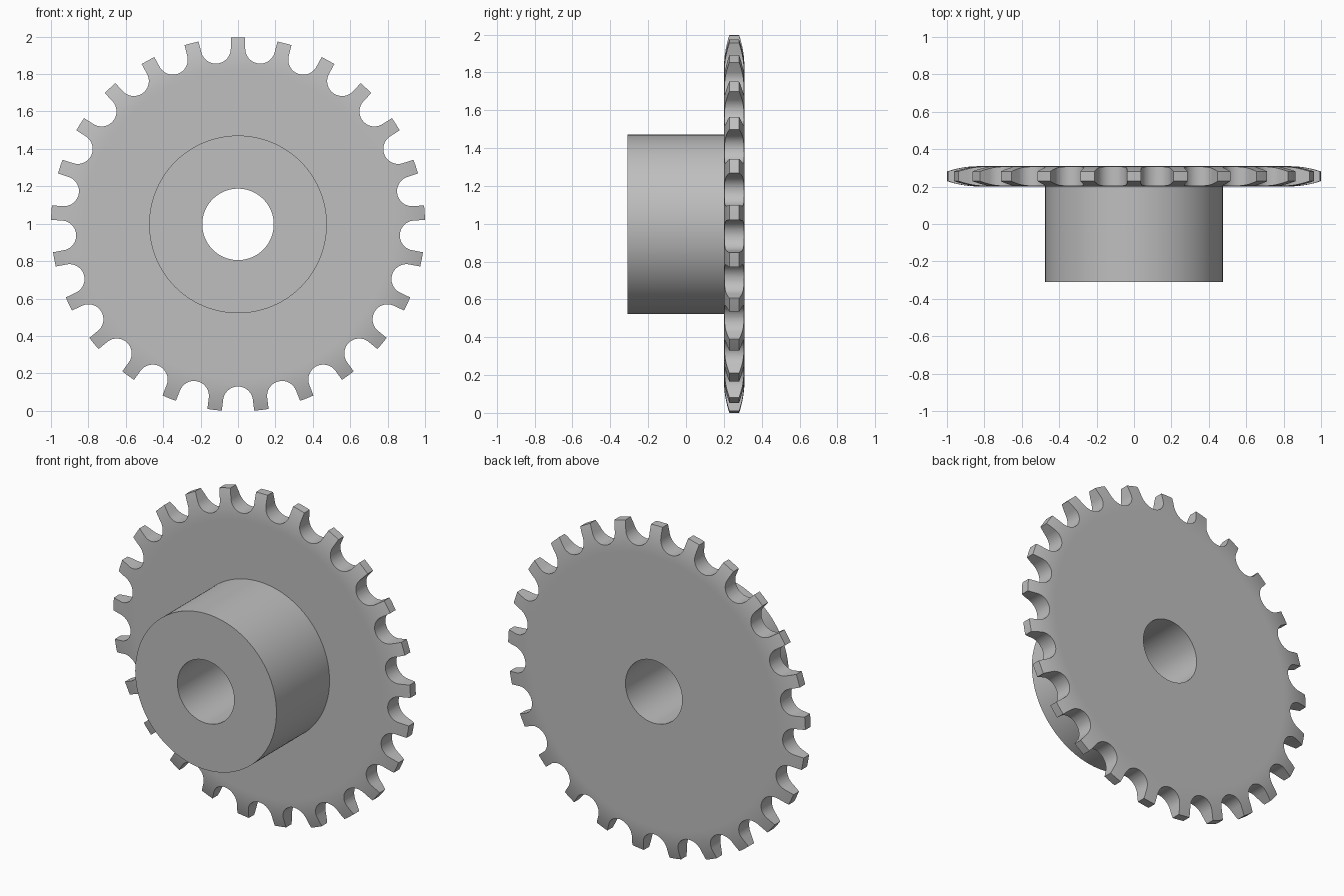
import bpy
import bmesh
from math import sin, cos, pi, radians

cube = bpy.data.objects.get("Cube")
if cube:
    bpy.data.objects.remove(cube, do_unlink=True)

TEETH = 25
SEGMENTS = TEETH * 8
CENTRE_Z = 0.9965
TIP_R, BEVEL_R, HUB_R, BORE_R = 1.0, 0.83, 0.475, 0.191
FRONT, PLATE_FRONT, BACK = -0.309, 0.201, 0.309
BEVEL_DEPTH = 0.028
SEAT_R, PITCH_R = 0.08, 0.947   # round tooth gaps and their centre circle

steel = bpy.data.materials.new("steel_grey")
steel.use_nodes = True
colour = (0.52, 0.52, 0.52, 1)
steel.diffuse_color = colour
steel.node_tree.nodes["Principled BSDF"].inputs["Base Color"].default_value = colour


def finish(name, bm):
    bmesh.ops.recalc_face_normals(bm, faces=bm.faces)
    mesh = bpy.data.meshes.new(name)
    bm.to_mesh(mesh)
    bm.free()
    mesh.materials.append(steel)
    obj = bpy.data.objects.new(name, mesh)
    obj.location.z = CENTRE_Z
    bpy.context.collection.objects.link(obj)
    return obj


def lathe(name, profile, closed):
    """Turn a (radius, y) profile around the y axis."""
    bm = bmesh.new()
    rings = []
    for i in range(SEGMENTS):
        a = 2 * pi * i / SEGMENTS
        rings.append([bm.verts.new((r * sin(a), y, r * cos(a))) for r, y in profile])
    count = len(profile)
    for i, ring in enumerate(rings):
        nxt = rings[(i + 1) % SEGMENTS]
        for j in range(count if closed else count - 1):
            k = (j + 1) % count
            bm.faces.new((ring[j], ring[k], nxt[k], nxt[j]))
    return finish(name, bm)


def smooth(obj):
    bpy.ops.object.select_all(action='DESELECT')
    obj.select_set(True)
    bpy.context.view_layer.objects.active = obj
    bpy.ops.object.shade_smooth_by_angle(angle=radians(30))


# Plate with rounded rim bevels on both faces
steps = 8
bevel = [(BEVEL_R + (TIP_R - BEVEL_R) * t / steps, BEVEL_DEPTH * (t / steps) ** 2)
         for t in range(steps + 1)]
front_side = [(r, PLATE_FRONT + d) for r, d in bevel]
back_side = [(r, BACK - d) for r, d in reversed(bevel)]
inner = BEVEL_R - 0.01
plate = lathe("toothed_plate",
              [(BORE_R, PLATE_FRONT), (inner, PLATE_FRONT)] + front_side
              + back_side + [(inner, BACK), (BORE_R, BACK)], True)

# Round-bottomed gaps with sides parallel to each tooth
half = pi / TEETH
start = pi / 2 + half
arc_steps = 24
gap = []
for i in range(arc_steps + 1):
    a = start + (2 * pi - 2 * start) * i / arc_steps
    gap.append((PITCH_R + SEAT_R * cos(a), SEAT_R * sin(a)))
reach = 0.15
first, last = gap[0], gap[-1]
gap = ([(first[0] + reach * cos(half), first[1] + reach * sin(half))] + gap
       + [(last[0] + reach * cos(half), last[1] - reach * sin(half))])

bm = bmesh.new()
for n in range(TEETH):
    a = (2 * n + 1) * half
    loops = []
    for y in (PLATE_FRONT - 0.1, BACK + 0.1):
        loops.append([bm.verts.new((u * sin(a) + v * cos(a), y, u * cos(a) - v * sin(a)))
                      for u, v in gap])
    bm.faces.new(loops[0])
    bm.faces.new(loops[1])
    for j in range(len(gap)):
        k = (j + 1) % len(gap)
        bm.faces.new((loops[0][j], loops[0][k], loops[1][k], loops[1][j]))
cutter = finish("gap_cutter", bm)
cutter.hide_render = True

cut = plate.modifiers.new("tooth_gaps", 'BOOLEAN')
cut.operation = 'DIFFERENCE'
cut.solver = 'EXACT'
cut.object = cutter
bpy.context.view_layer.objects.active = plate
bpy.ops.object.modifier_apply(modifier=cut.name)
bpy.data.objects.remove(cutter, do_unlink=True)
smooth(plate)

# Hub with through bore, open where it joins the plate
hub = lathe("hub", [(BORE_R, PLATE_FRONT), (BORE_R, FRONT),
                    (HUB_R, FRONT), (HUB_R, PLATE_FRONT)], False)
smooth(hub)
